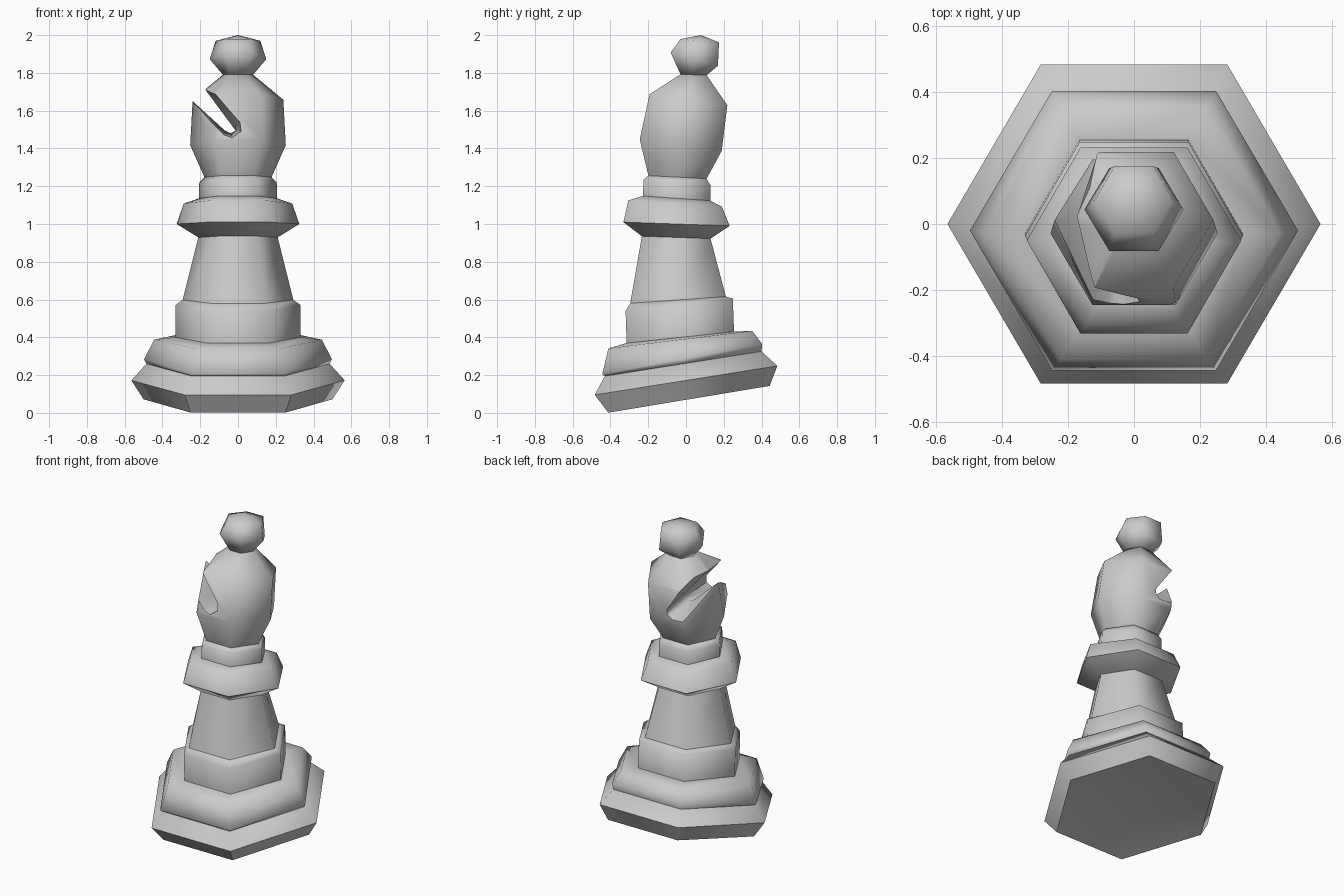
import bpy
import bmesh
from math import sin, cos, pi, radians
from mathutils import Vector

default = bpy.data.objects.get("Cube")
if default:
    bpy.data.objects.remove(default, do_unlink=True)

grey = bpy.data.materials.new("plain grey")
grey.use_nodes = True
grey.diffuse_color = (0.6, 0.6, 0.6, 1)
grey.node_tree.nodes["Principled BSDF"].inputs["Base Color"].default_value = grey.diffuse_color

SIDES = 6


def add_object(name, bm):
    """Turn a bmesh into a linked object with outward normals."""
    bmesh.ops.recalc_face_normals(bm, faces=bm.faces)
    mesh = bpy.data.meshes.new(name)
    bm.to_mesh(mesh)
    bm.free()
    mesh.materials.append(grey)
    obj = bpy.data.objects.new(name, mesh)
    bpy.context.scene.collection.objects.link(obj)
    return obj


def select_only(obj):
    bpy.ops.object.select_all(action="DESELECT")
    obj.select_set(True)
    bpy.context.view_layer.objects.active = obj


def loft(bm, loops):
    """Join consecutive closed vertex loops with quads and return the two end caps."""
    for low, high in zip(loops, loops[1:]):
        for i in range(len(low)):
            j = (i + 1) % len(low)
            bm.faces.new((low[i], low[j], high[j], high[i]))
    return bm.faces.new(loops[0]), bm.faces.new(loops[-1])


def hex_ring(bm, radius, y, z, tilt):
    """Six-sided ring leaning about the x axis."""
    lean = radians(tilt)
    ring = []
    for i in range(SIDES):
        a = 2 * pi * i / SIDES
        across = radius * sin(a)
        ring.append(bm.verts.new((radius * cos(a), y + across * cos(lean), z + across * sin(lean))))
    return ring


def turned_part(name, rings, hollow=None, peak=None):
    """Stack of rings; the caps may be drawn to a point below or above."""
    bm = bmesh.new()
    caps = loft(bm, [hex_ring(bm, *ring) for ring in rings])
    for cap, tip in zip(caps, (hollow, peak)):
        if tip:
            bmesh.ops.poke(bm, faces=[cap])["verts"][0].co = Vector(tip)
    return add_object(name, bm)


# Rings shared between neighbouring parts: radius, y, z, lean in degrees
foot_top = (0.485, -0.015, 0.26, 9)
base_top = (0.33, -0.03, 0.4, 6)
stem_foot = (0.293, -0.042, 0.598, 4)
stem_top = (0.21, -0.052, 0.929, -2)
collar_top = (0.207, -0.05, 1.136, -4)
head_foot = (0.178, -0.045, 1.248, -3)
head_top = (0.08, 0.04, 1.79, -2)

# Leaning stack of parts from the foot, hollow underneath, up to the finial
foot = turned_part("foot", [(0.5, 0.016, 0.072, 9.4), (0.565, 0, 0.172, 9), foot_top],
                   hollow=(0, 0.003, 0.151))
finial = turned_part("finial", [head_top, (0.15, 0.044, 1.873, -15.7), (0.118, 0.073, 1.97, -5)],
                     peak=(0, 0.08, 2))
head = turned_part("head", [head_foot, (0.253, -0.028, 1.417, -8), (0.24, 0.013, 1.658, -8), head_top])
mouldings = [
    turned_part("base_ring", [foot_top, (0.497, -0.02, 0.285, 10.6), (0.443, -0.03, 0.388, 7), base_top]),
    turned_part("pedestal", [base_top, (0.33, -0.036, 0.572, 6.5), stem_foot]),
    turned_part("stem", [stem_foot, stem_top]),
    turned_part("collar", [stem_top, (0.325, -0.05, 1, -2), (0.287, -0.057, 1.108, -4), collar_top]),
    turned_part("neck_band", [collar_top, (0.205, -0.047, 1.22, -5), head_foot]),
]

# Slanted slot through the head, pinched halfway and deeper at the back
front = [(-0.43, 1.81), (-0.075, 1.47), (-0.03, 1.455), (0.02, 1.49), (0.015, 1.54), (-0.27, 1.9)]
middle = [(-0.42, 1.815), (-0.07, 1.495), (-0.04, 1.48), (-0.01, 1.495), (-0.015, 1.53), (-0.32, 1.88)]
back = [(-0.37, 1.845), (-0.12, 1.41), (-0.04, 1.405), (0, 1.44), (0, 1.47), (-0.31, 1.93)]
bm = bmesh.new()
loft(bm, [[bm.verts.new((x, y, z)) for x, z in outline]
          for outline, y in ((front, -0.27), (middle, 0.02), (back, 0.24))])
cutter = add_object("slot_cutter", bm)
cutter.hide_render = True

slot = head.modifiers.new("slot", "BOOLEAN")
slot.operation = "DIFFERENCE"
slot.solver = "EXACT"
slot.object = cutter
select_only(head)
bpy.ops.object.modifier_apply(modifier=slot.name)
bpy.data.objects.remove(cutter, do_unlink=True)

# Soft shading around the six sides, crisp steps between the mouldings
crease = {foot: 52, finial: 85}
for part in [foot, *mouldings, head, finial]:
    select_only(part)
    bpy.ops.object.shade_smooth_by_angle(angle=radians(crease.get(part, 63)))
